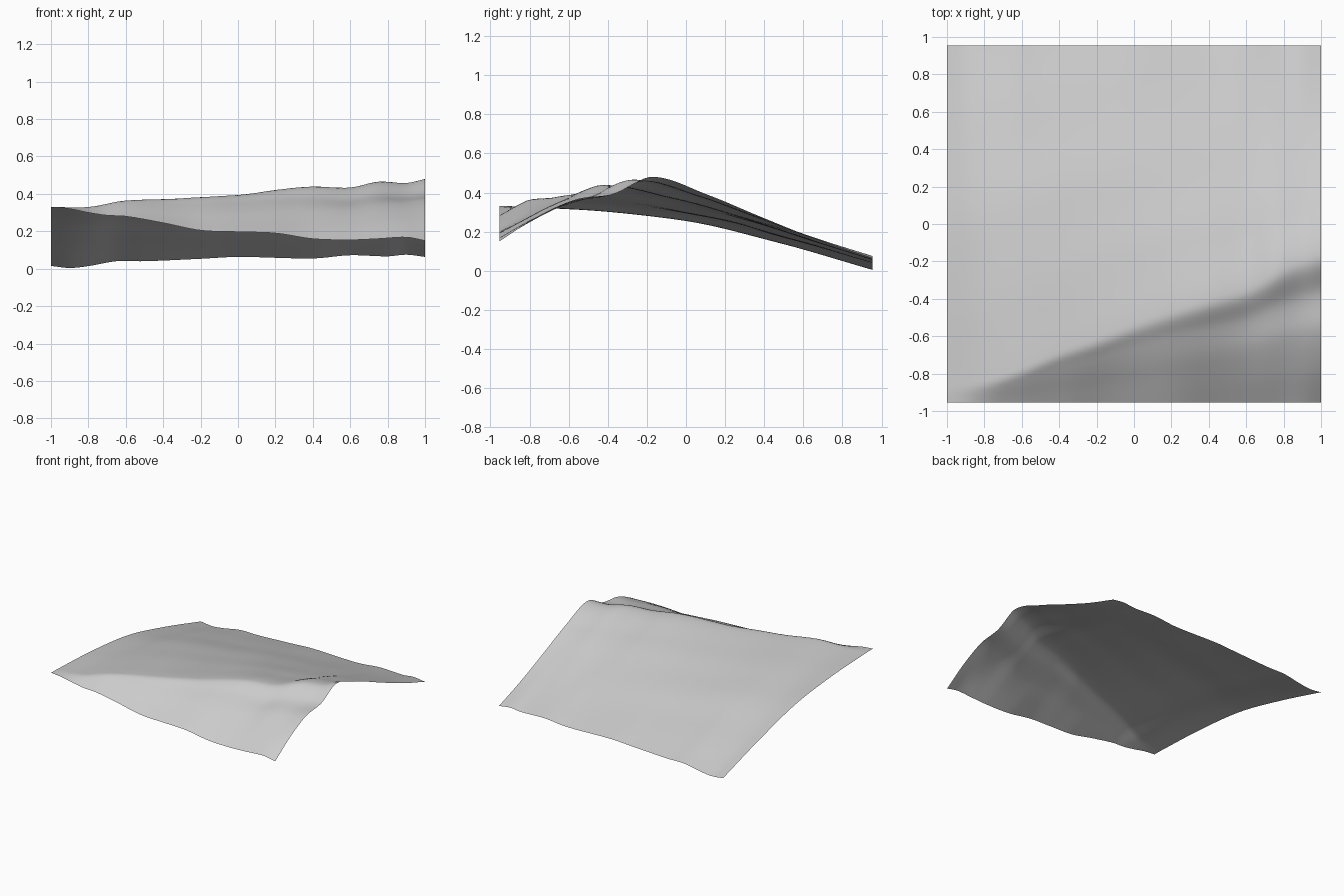
import bpy, bmesh, math

cube = bpy.data.objects.get("Cube")
if cube:
    bpy.data.objects.remove(cube, do_unlink=True)

HALF_X, HALF_Y = 1.0, 0.955
COLUMNS, ROWS = 80, 80


def curve(points, x):
    """Smooth curve through (position, value) points."""
    last = len(points) - 1

    def slope(i):
        a, b = points[max(i - 1, 0)], points[min(i + 1, last)]
        return (b[1] - a[1]) / (b[0] - a[0])

    i = 0
    while i < last - 1 and x > points[i + 1][0]:
        i += 1
    (x0, z0), (x1, z1) = points[i], points[i + 1]
    w = x1 - x0
    t = min(max((x - x0) / w, 0), 1)
    h = t * t * (3 - 2 * t)
    return (z0 * (1 - h) + z1 * h
            + slope(i) * w * t * (1 - t) ** 2 - slope(i + 1) * w * t * t * (1 - t))


def blend(a, b, t):
    return a + (b - a) * t


# Guide lines along x: front edge, crest and back edge heights, crest position
front_height = [(-1, .33), (-.9, .32), (-.8, .30), (-.7, .285), (-.6, .28), (-.4, .245),
                (-.2, .205), (0, .197), (.2, .19), (.4, .16), (.6, .154), (.75, .16),
                (.9, .168), (1, .15)]
crest_height = [(-1, .33), (-.8, .33), (-.6, .364), (-.3, .375), (0, .395), (.2, .42),
                (.4, .437), (.6, .435), (.75, .465), (.9, .458), (1, .48)]
back_height = [(-1, .015), (-.9, .004), (-.8, .014), (-.65, .04), (-.5, .04), (-.2, .053),
               (0, .063), (.4, .055), (.6, .072), (.8, .066), (.9, .075), (1, .063)]
crest_position = [(-1, -.89), (-.8, -.86), (-.6, -.79), (-.4, -.7), (-.2, -.63), (0, -.55),
                  (.2, -.48), (.4, -.42), (.6, -.36), (.8, -.25), (1, -.17)]

# Fraction of the drop at quarter, half and three quarters of each slope: left end, right end
front_drop = [(.2, .26), (.46, .35), (.74, .62)]
back_drop = [(.07, .22), (.23, .5), (.58, .77)]


def section(x):
    """Hill profile from front to back at one x."""
    u = (x + HALF_X) / 2
    crest_y, crest = curve(crest_position, x), curve(crest_height, x)
    front, back = curve(front_height, x), curve(back_height, x)
    points = [(crest_y, crest), (-HALF_Y, front), (HALF_Y, back)]
    for k in range(3):
        part = (k + 1) / 4
        points.append((blend(crest_y, -HALF_Y, part),
                       blend(crest, front, blend(*front_drop[k], u ** 3))))
        points.append((blend(crest_y, HALF_Y, part),
                       blend(crest, back, blend(*back_drop[k], u))))
    return sorted(points)


# Hillside sheet
bm = bmesh.new()
grid = []
for i in range(COLUMNS + 1):
    x = blend(-HALF_X, HALF_X, i / COLUMNS)
    profile = section(x)
    line = []
    for j in range(ROWS + 1):
        y = blend(-HALF_Y, HALF_Y, j / ROWS)
        # Gentle bumps fade out at the border
        fade = (1 - x * x) * (1 - (y / HALF_Y) ** 2)
        bump = .005 * fade * math.sin(7 * x - 4 * y) * math.cos(3 * x + 8 * y)
        line.append(bm.verts.new((x, y, max(curve(profile, y) + bump, 0))))
    grid.append(line)
for a, b in zip(grid, grid[1:]):
    for j in range(ROWS):
        bm.faces.new((a[j], b[j], b[j + 1], a[j + 1])).smooth = True

mesh = bpy.data.meshes.new("hillside")
bm.to_mesh(mesh)
bm.free()
hillside = bpy.data.objects.new("hillside", mesh)
bpy.context.collection.objects.link(hillside)

# Plain grey
grey = bpy.data.materials.new("light_grey")
grey.use_nodes = True
colour = (.6, .6, .6, 1)
grey.diffuse_color = colour
grey.node_tree.nodes["Principled BSDF"].inputs["Base Color"].default_value = colour
mesh.materials.append(grey)
